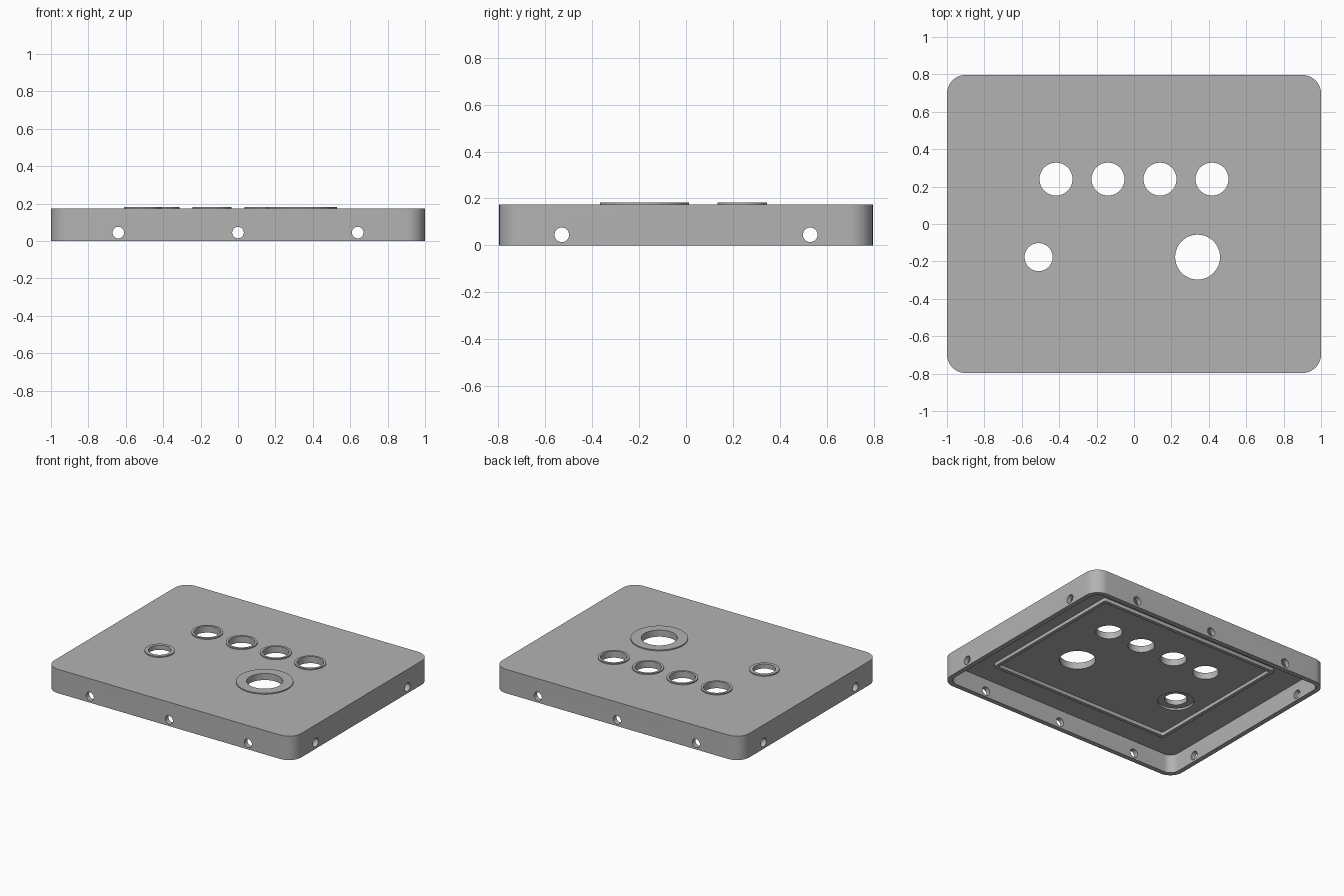
import bpy
import bmesh
from math import cos, sin, pi, radians
from mathutils import Matrix

cube = bpy.data.objects.get("Cube")
if cube:
    bpy.data.objects.remove(cube, do_unlink=True)

grey = bpy.data.materials.new("mid_grey")
grey.use_nodes = True
grey.diffuse_color = (0.45, 0.45, 0.45, 1)
grey.node_tree.nodes["Principled BSDF"].inputs["Base Color"].default_value = grey.diffuse_color

HALF_X, HALF_Y = 1.0, 0.797
TOP, CEILING, WALL = 0.175, 0.135, 0.035
RIM_TOP = 0.183


def make_object(name, bm):
    bmesh.ops.recalc_face_normals(bm, faces=bm.faces)
    mesh = bpy.data.meshes.new(name)
    bm.to_mesh(mesh)
    bm.free()
    mesh.materials.append(grey)
    obj = bpy.data.objects.new(name, mesh)
    bpy.context.collection.objects.link(obj)
    return obj


def rounded_block(name, hx, hy, radius, z0, z1, steps=10):
    """Upright prism with rounded vertical corners."""
    bm = bmesh.new()
    outline = []
    for i, (sx, sy) in enumerate([(1, 1), (-1, 1), (-1, -1), (1, -1)]):
        for k in range(steps + 1):
            a = (i + k / steps) * pi / 2
            outline.append(bm.verts.new((sx * (hx - radius) + radius * cos(a),
                                         sy * (hy - radius) + radius * sin(a), z0)))
    base = bm.faces.new(outline)
    grown = bmesh.ops.extrude_face_region(bm, geom=[base])
    top = [v for v in grown["geom"] if isinstance(v, bmesh.types.BMVert)]
    bmesh.ops.translate(bm, verts=top, vec=(0, 0, z1 - z0))
    return make_object(name, bm)


def cylinder(name, x, y, z, radius, depth, axis="Z", sides=48):
    bm = bmesh.new()
    turn = {"Z": Matrix(), "X": Matrix.Rotation(pi / 2, 4, "Y"),
            "Y": Matrix.Rotation(pi / 2, 4, "X")}[axis]
    bmesh.ops.create_cone(bm, cap_ends=True, segments=sides, radius1=radius,
                          radius2=radius, depth=depth,
                          matrix=Matrix.Translation((x, y, z)) @ turn)
    return make_object(name, bm)


def combine(target, tool, operation="DIFFERENCE"):
    """Apply a boolean and discard the tool object."""
    mod = target.modifiers.new("cut", "BOOLEAN")
    mod.operation, mod.solver, mod.object = operation, "EXACT", tool
    bpy.context.view_layer.objects.active = target
    bpy.ops.object.modifier_apply(modifier=mod.name)
    bpy.data.objects.remove(tool, do_unlink=True)


# Hollow cover
cover = rounded_block("cover", HALF_X, HALF_Y, 0.1, 0, TOP)
combine(cover, rounded_block("cavity", HALF_X - WALL, HALF_Y - WALL, 0.1 - WALL, -0.1, CEILING))

# Raised rims and through holes: x, y, rim radius, hole radius
openings = [(x, 0.24, 0.105, 0.088) for x in (-0.417, -0.139, 0.139, 0.417)]
openings += [(-0.51, -0.177, 0.1, 0.075), (0.34, -0.177, 0.19, 0.12)]
for x, y, rim, hole in openings:
    bottom = TOP - 0.01
    combine(cover, cylinder("rim", x, y, (bottom + RIM_TOP) / 2, rim, RIM_TOP - bottom), "UNION")
    combine(cover, cylinder("hole", x, y, TOP, hole, 0.3))

# Shallow recess under the small opening
combine(cover, cylinder("recess", -0.51, -0.177, CEILING, 0.12, 0.03))

# Screw holes through opposite walls
for x in (-0.64, 0, 0.64):
    combine(cover, cylinder("screw_hole", x, 0, 0.045, 0.031, 2, "Y", 24))
for y in (-0.53, 0.53):
    combine(cover, cylinder("screw_hole", 0, y, 0.045, 0.031, 3, "X", 24))

# Rectangular ridge on the underside
ridge = rounded_block("inner_ridge", 0.735, 0.575, 0.015, CEILING - 0.025, CEILING + 0.005, 4)
combine(ridge, rounded_block("ridge_core", 0.71, 0.55, 0.01, 0, TOP, 4))

for obj in (cover, ridge):
    bpy.ops.object.select_all(action="DESELECT")
    obj.select_set(True)
    bpy.context.view_layer.objects.active = obj
    bpy.ops.object.shade_smooth_by_angle(angle=radians(30))
